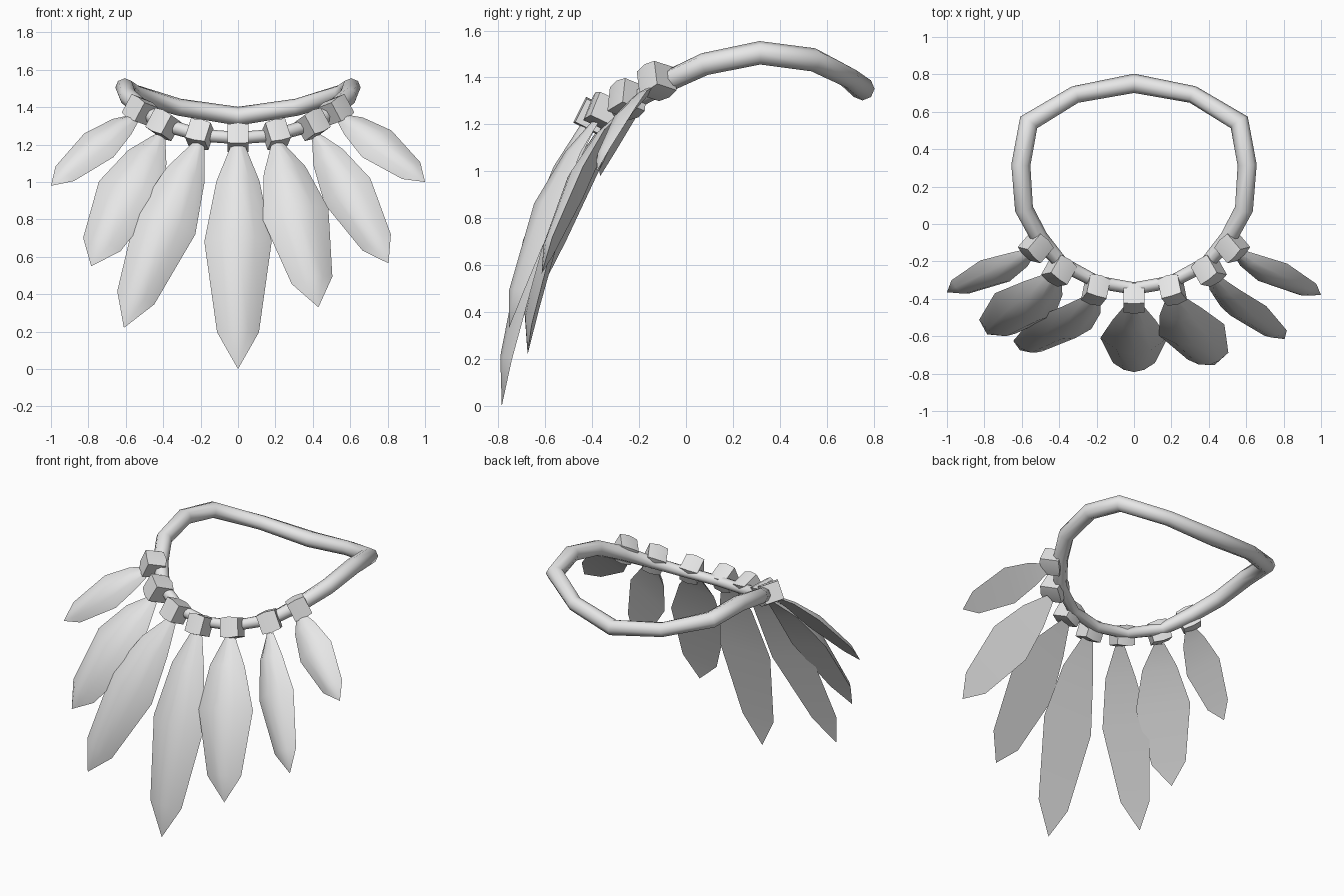
import bpy, bmesh, math
from mathutils import Vector, Matrix

if "Cube" in bpy.data.objects:
    bpy.data.objects.remove(bpy.data.objects["Cube"])

grey = bpy.data.materials.new("light grey")
grey.diffuse_color = (0.8, 0.8, 0.8, 1)
grey.use_nodes = True
grey.node_tree.nodes["Principled BSDF"].inputs["Base Color"].default_value = grey.diffuse_color


def finish(bm, name, angle):
    bmesh.ops.recalc_face_normals(bm, faces=bm.faces)
    mesh = bpy.data.meshes.new(name)
    bm.to_mesh(mesh)
    bm.free()
    mesh.materials.append(grey)
    ob = bpy.data.objects.new(name, mesh)
    bpy.context.collection.objects.link(ob)
    bpy.ops.object.select_all(action='DESELECT')
    bpy.context.view_layer.objects.active = ob
    ob.select_set(True)
    bpy.ops.object.shade_smooth_by_angle(angle=math.radians(angle))
    return ob


# Neck cord: mitred closed tube, half path mirrored in x, thinner at the front
half = [((0, .752, 1.352), .05), ((.315, .692, 1.40), .046), ((.563, .543, 1.475), .05),
        ((.605, .315, 1.505), .05), ((.588, .08, 1.457), .048), ((.505, -.075, 1.385), .046),
        ((.39, -.21, 1.305), .038), ((.2, -.31, 1.25), .034), ((0, -.345, 1.235), .033)]
path = [(Vector(p), r) for p, r in half]
path += [(Vector((-p.x, p.y, p.z)), r) for p, r in path[-2:0:-1]]
centre = Vector((0, .2, 1.38))
bm = bmesh.new()
rings, SIDES = [], 8
for i, (p, r) in enumerate(path):
    a = (p - path[i - 1][0]).normalized()
    b = (path[(i + 1) % len(path)][0] - p).normalized()
    t = (a + b).normalized()
    out = a - b
    out = (out - out.dot(t) * t).normalized()
    if out.dot(p - centre) < 0:
        out = -out
    up = Vector((0, 0, 1))
    out = p - centre
    out.z = 0
    out = (out - out.dot(t) * t).normalized()
    up = t.cross(out)
    miter = 1 / max(a.dot(t), .7)
    rings.append([bm.verts.new(p + r * (math.cos(k) * out * miter + math.sin(k) * up))
                  for k in [2 * math.pi * j / SIDES for j in range(SIDES)]])
for i, ring in enumerate(rings):
    nxt = rings[(i + 1) % len(rings)]
    for j in range(SIDES):
        k = (j + 1) % SIDES
        bm.faces.new((ring[j], ring[k], nxt[k], nxt[j]))
finish(bm, "neck_cord", 50)


# Beads: slightly bulged blocks facing outward along the cord
def bead(name, pos, along, size):
    x = Vector(along).normalized()
    out = Vector((pos[0], pos[1] - .1, .25))
    out = (out - out.dot(x) * x).normalized()
    z = x.cross(-out)
    bm = bmesh.new()
    bmesh.ops.create_cube(bm, size=1)
    bmesh.ops.subdivide_edges(bm, edges=bm.edges, cuts=1, use_grid_fill=True)
    for v in bm.verts:
        if abs(v.co.x) < .1:
            v.co.y *= 1.12
            v.co.z *= 1.12
    m = Matrix((x, -out, z)).transposed()
    bmesh.ops.transform(bm, matrix=Matrix.Translation(pos) @ m.to_4x4() @ Matrix.Scale(size, 4),
                        verts=bm.verts)
    finish(bm, name, 40)


bead("bead_centre", (0, -.398, 1.235), (1, 0, 0), .11)
for side, s in (("right", 1), ("left", -1)):
    bead("bead_inner_" + side, (s * .205, -.352, 1.255), (1, s * .3, s * .2), .112)
    bead("bead_middle_" + side, (s * .4, -.25, 1.308), (1, s * .75, s * .45), .115)
    bead("bead_outer_" + side, (s * .525, -.125, 1.385), (.75, s * .8, s * .5), .112)

# Feather profile: fraction of length, half width, edge lift, ridge lift
PROFILE = [(0, .035, 0, .02), (.17, .115, .026, .068), (.44, .18, .024, .095), (.84, .112, .013, .054)]


def feather(name, base, tip, across, width):
    base, tip = Vector(base), Vector(tip)
    axis = tip - base
    length = axis.length
    d = axis.normalized()
    s = Vector(across)
    s = (s - s.dot(d) * d).normalized()
    n = d.cross(s)
    bm = bmesh.new()
    rows = []
    for t, w, edge, ridge in PROFILE:
        w *= width
        p = base + axis * t
        dome = (ridge - edge) * 1.256 * width
        low = p + n * edge * length
        # left edge, two shoulders with the ridge between, right edge
        rows.append([bm.verts.new(low + s * w * u + n * dome * h)
                     for u, h in ((-1, 0), (-.5, .75), (0, 1), (.5, .75), (1, 0))])
    end = bm.verts.new(tip)
    for a, b in zip(rows, rows[1:]):
        for j in range(4):
            bm.faces.new((a[j], a[j + 1], b[j + 1], b[j]))
        bm.faces.new((a[4], a[0], b[0], b[4]))
    for j in range(4):
        bm.faces.new((rows[-1][j], rows[-1][j + 1], end))
    bm.faces.new((rows[-1][4], rows[-1][0], end))
    bm.faces.new(rows[0])
    finish(bm, name, 45)


feather("feather_centre", (0, -.42, 1.2), (0, -.785, 0), (1, 0, 0), 1)
feather("feather_inner_right", (.21, -.38, 1.2), (.43, -.755, .33), (.97, .17, .19), 1)
feather("feather_middle_right", (.42, -.27, 1.24), (.805, -.615, .565), (.88, 0, .48), .78)
feather("feather_outer_right", (.54, -.14, 1.35), (1, -.38, 1), (.06, .055, .085), .64)
feather("feather_inner_left", (-.21, -.38, 1.2), (-.61, -.675, .22), (.145, -.03, -.07), .95)
feather("feather_middle_left", (-.42, -.27, 1.24), (-.785, -.59, .55), (.17, -.05, -.04), 1)
feather("feather_outer_left", (-.54, -.14, 1.35), (-1, -.365, .98), (.07, -.06, -.07), .64)
